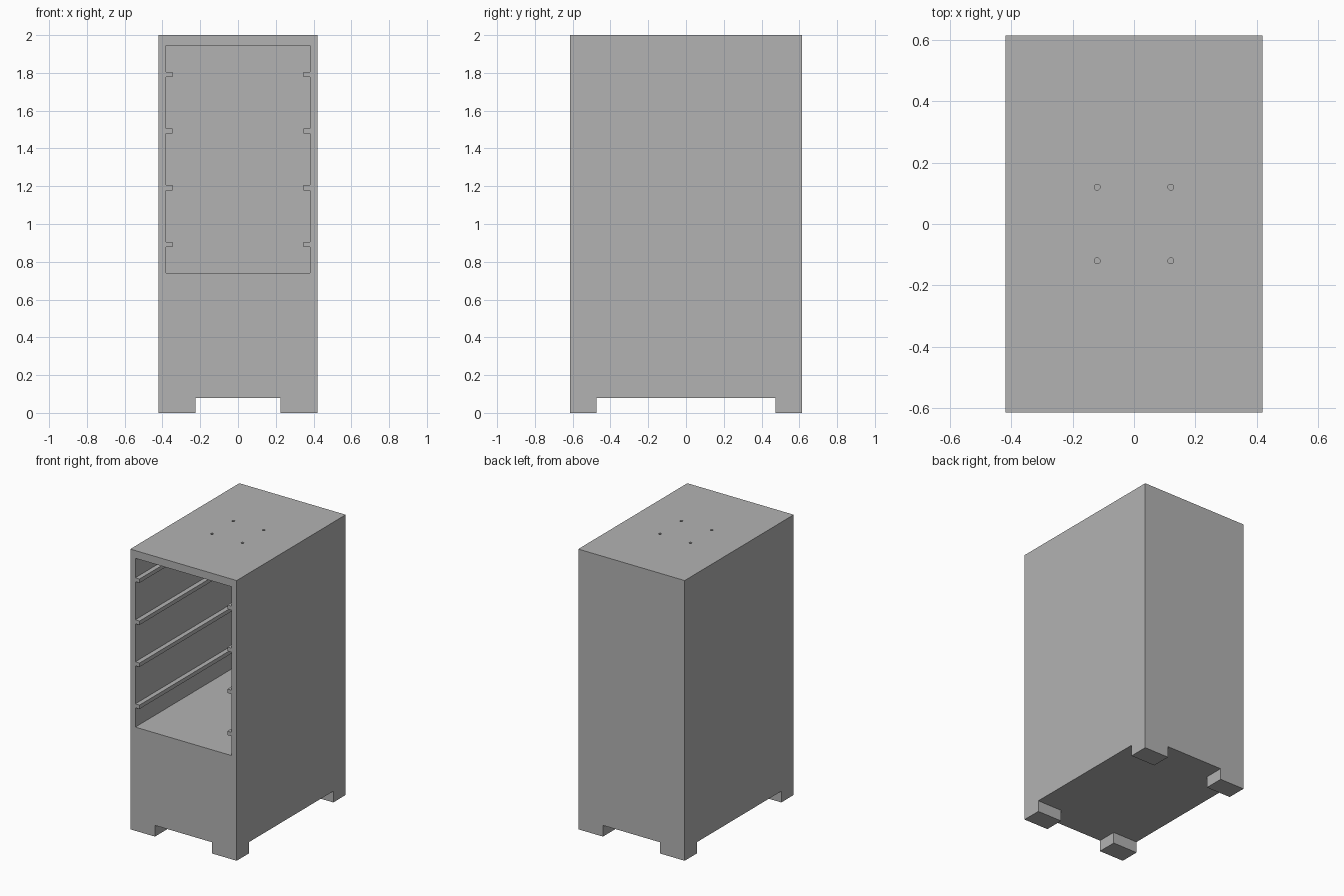
import bpy
import bmesh
import math
from mathutils import Matrix, Vector

cube = bpy.data.objects.get("Cube")
if cube:
    bpy.data.objects.remove(cube, do_unlink=True)

# Overall size
HALF_W, HALF_D, HEIGHT = 0.42, 0.615, 2.0
# Feet
FOOT_H, FOOT_IN_X, FOOT_IN_Y = 0.08, 0.225, 0.475
# Open compartment and its tray rails
CAV_W, CAV_FLOOR, CAV_TOP, CAV_BACK = 0.38, 0.74, 1.945, 0.575
RAIL_DEPTH, RAIL_H, RAIL_FIRST, RAIL_STEP = 0.033, 0.028, 0.878, 0.3
# Top holes
HOLE_R, HOLE_OFFSET = 0.01, 0.12

grey = bpy.data.materials.new("grey")
grey.use_nodes = True
colour = (0.45, 0.45, 0.45, 1)
grey.diffuse_color = colour
grey.node_tree.nodes["Principled BSDF"].inputs["Base Color"].default_value = colour


def make_object(name, bm):
    bmesh.ops.recalc_face_normals(bm, faces=bm.faces)
    mesh = bpy.data.meshes.new(name)
    bm.to_mesh(mesh)
    bm.free()
    mesh.materials.append(grey)
    obj = bpy.data.objects.new(name, mesh)
    bpy.context.collection.objects.link(obj)
    return obj


def box(name, low, high):
    low, high = Vector(low), Vector(high)
    bm = bmesh.new()
    place = Matrix.Translation((low + high) / 2) @ Matrix.Diagonal((*(high - low), 1))
    bmesh.ops.create_cube(bm, size=1, matrix=place)
    return make_object(name, bm)


def prism(name, profile, y0, y1):
    """Extrude an x-z outline along y."""
    bm = bmesh.new()
    face = bm.faces.new([bm.verts.new((x, y0, z)) for x, z in profile])
    out = bmesh.ops.extrude_face_region(bm, geom=[face])
    moved = [v for v in out["geom"] if isinstance(v, bmesh.types.BMVert)]
    bmesh.ops.translate(bm, verts=moved, vec=(0, y1 - y0, 0))
    return make_object(name, bm)


def cut(target, cutter):
    """Subtract the cutter, then discard it."""
    mod = target.modifiers.new("cut", "BOOLEAN")
    mod.operation = "DIFFERENCE"
    mod.solver = "EXACT"
    mod.object = cutter
    bpy.context.view_layer.update()
    graph = bpy.context.evaluated_depsgraph_get()
    result = bpy.data.meshes.new_from_object(target.evaluated_get(graph))
    target.modifiers.clear()
    target.data = result
    bpy.data.objects.remove(cutter, do_unlink=True)


# Cabinet body
cabinet = box("cabinet", (-HALF_W, -HALF_D, 0), (HALF_W, HALF_D, HEIGHT))

# Underside recesses leave four corner feet
cut(cabinet, box("recess_side", (-1, -FOOT_IN_Y, -1), (1, FOOT_IN_Y, FOOT_H)))
cut(cabinet, box("recess_front", (-FOOT_IN_X, -1, -1), (FOOT_IN_X, 1, FOOT_H)))

# Compartment outline notched so that the rails stay on both walls
right_side = [(CAV_W, CAV_FLOOR)]
for i in range(4):
    z = RAIL_FIRST + i * RAIL_STEP
    inner = CAV_W - RAIL_DEPTH
    right_side += [(CAV_W, z), (inner, z), (inner, z + RAIL_H), (CAV_W, z + RAIL_H)]
right_side.append((CAV_W, CAV_TOP))
outline = right_side + [(-x, z) for x, z in reversed(right_side)]
cut(cabinet, prism("compartment", outline, -1, CAV_BACK))

# Four small holes through the top panel
for sx in (-1, 1):
    for sy in (-1, 1):
        bm = bmesh.new()
        bmesh.ops.create_cone(
            bm, cap_ends=True, segments=8, radius1=HOLE_R, radius2=HOLE_R, depth=0.2,
            matrix=Matrix.Translation((sx * HOLE_OFFSET, sy * HOLE_OFFSET, HEIGHT))
            @ Matrix.Rotation(math.pi / 8, 4, "Z"))
        cut(cabinet, make_object("hole", bm))

cabinet.data.name = "cabinet"
